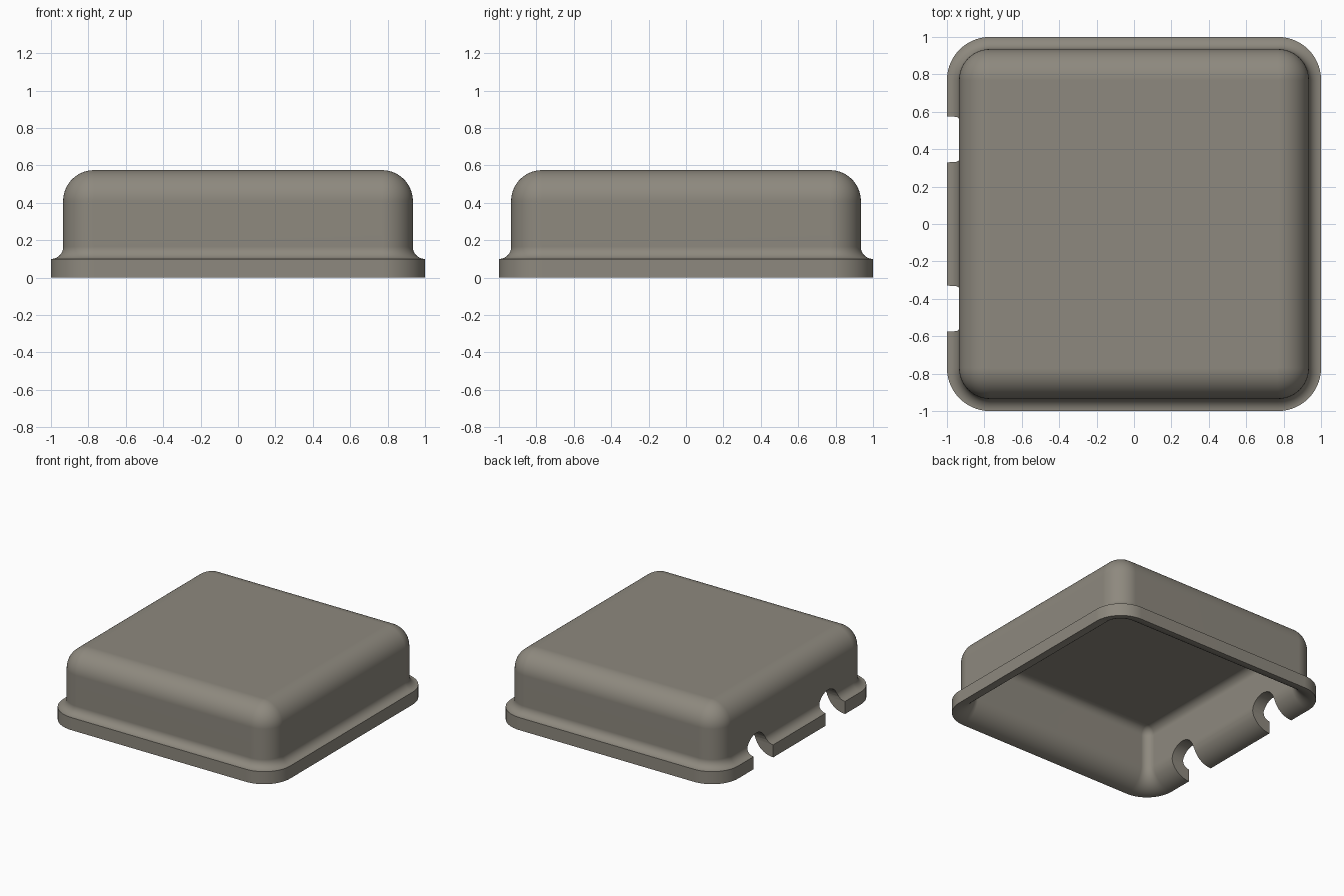
import bpy, bmesh, math

old = bpy.data.objects.get("Cube")
if old:
    bpy.data.objects.remove(old, do_unlink=True)

# Warm grey material
grey = bpy.data.materials.new("warm_grey")
grey.use_nodes = True
colour = (0.27, 0.25, 0.21, 1)
grey.diffuse_color = colour
grey.node_tree.nodes["Principled BSDF"].inputs["Base Color"].default_value = colour

CORE = 0.77      # corner centres of the rounded square
FLANGE = 0.23    # flange corner radius
WALL = 0.165     # outer wall corner radius
INNER = 0.065    # inner wall corner radius
STEPS = 14


def arc(cx, cz, r, start, end):
    angles = [math.radians(start + (end - start) * i / STEPS) for i in range(STEPS + 1)]
    return [(cx + r * math.cos(a), cz + r * math.sin(a)) for a in angles]


def new_object(name, bm):
    bmesh.ops.recalc_face_normals(bm, faces=bm.faces)
    mesh = bpy.data.meshes.new(name)
    bm.to_mesh(mesh)
    bm.free()
    obj = bpy.data.objects.new(name, mesh)
    bpy.context.collection.objects.link(obj)
    mesh.materials.append(grey)
    return obj


def rounded_ring(bm, d, z):
    ring = []
    for q, (sx, sy) in enumerate([(1, 1), (-1, 1), (-1, -1), (1, -1)]):
        for x, y in arc(sx * CORE, sy * CORE, d, 90 * q, 90 * q + 90):
            ring.append(bm.verts.new((x, y, z)))
    return ring


# Wall section: outer top round, flared foot, flange, inner flare, inner top round
profile = (arc(0, 0.41, WALL, 90, 0)
           + arc(FLANGE, 0.165, 0.065, 180, 270)
           + arc(FLANGE, 0.165, 0.165, 270, 180)
           + arc(0, 0.41, INNER, 0, 90))

# Hollow cover swept around a rounded square
bm = bmesh.new()
rings = [rounded_ring(bm, max(d, 0), z) for d, z in profile]
for a, b in zip(rings, rings[1:]):
    n = len(a)
    for i in range(n):
        j = (i + 1) % n
        bm.faces.new((a[i], a[j], b[j], b[i]))
for ring in (rings[0], rings[-1]):
    bm.faces.new(ring)
bmesh.ops.remove_doubles(bm, verts=bm.verts, dist=0.0005)
cover = new_object("cover", bm)

# Two arched cable notches through the left-hand wall and flange
for y in (-0.4525, 0.4525):
    r = 0.1225
    outline = [(y + r, -0.1)] + arc(y, 0.1, r, 0, 180) + [(y - r, -0.1)]
    bm = bmesh.new()
    face = bm.faces.new([bm.verts.new((-1.1, py, pz)) for py, pz in outline])
    side = bmesh.ops.extrude_face_region(bm, geom=[face])["geom"]
    bmesh.ops.translate(bm, vec=(0.4, 0, 0),
                        verts=[v for v in side if isinstance(v, bmesh.types.BMVert)])
    cutter = new_object("notch_cutter", bm)
    cutter.hide_render = True
    cut = cover.modifiers.new("notch", 'BOOLEAN')
    cut.operation = 'DIFFERENCE'
    cut.solver = 'EXACT'
    cut.object = cutter
    bpy.context.view_layer.objects.active = cover
    bpy.ops.object.modifier_apply(modifier=cut.name)
    bpy.data.objects.remove(cutter, do_unlink=True)

# Smooth shading with crisp rim and notch edges
bpy.ops.object.select_all(action='DESELECT')
cover.select_set(True)
bpy.context.view_layer.objects.active = cover
bpy.ops.object.shade_smooth_by_angle(angle=math.radians(30))
weighted = cover.modifiers.new("weighted_normals", 'WEIGHTED_NORMAL')
weighted.keep_sharp = True
